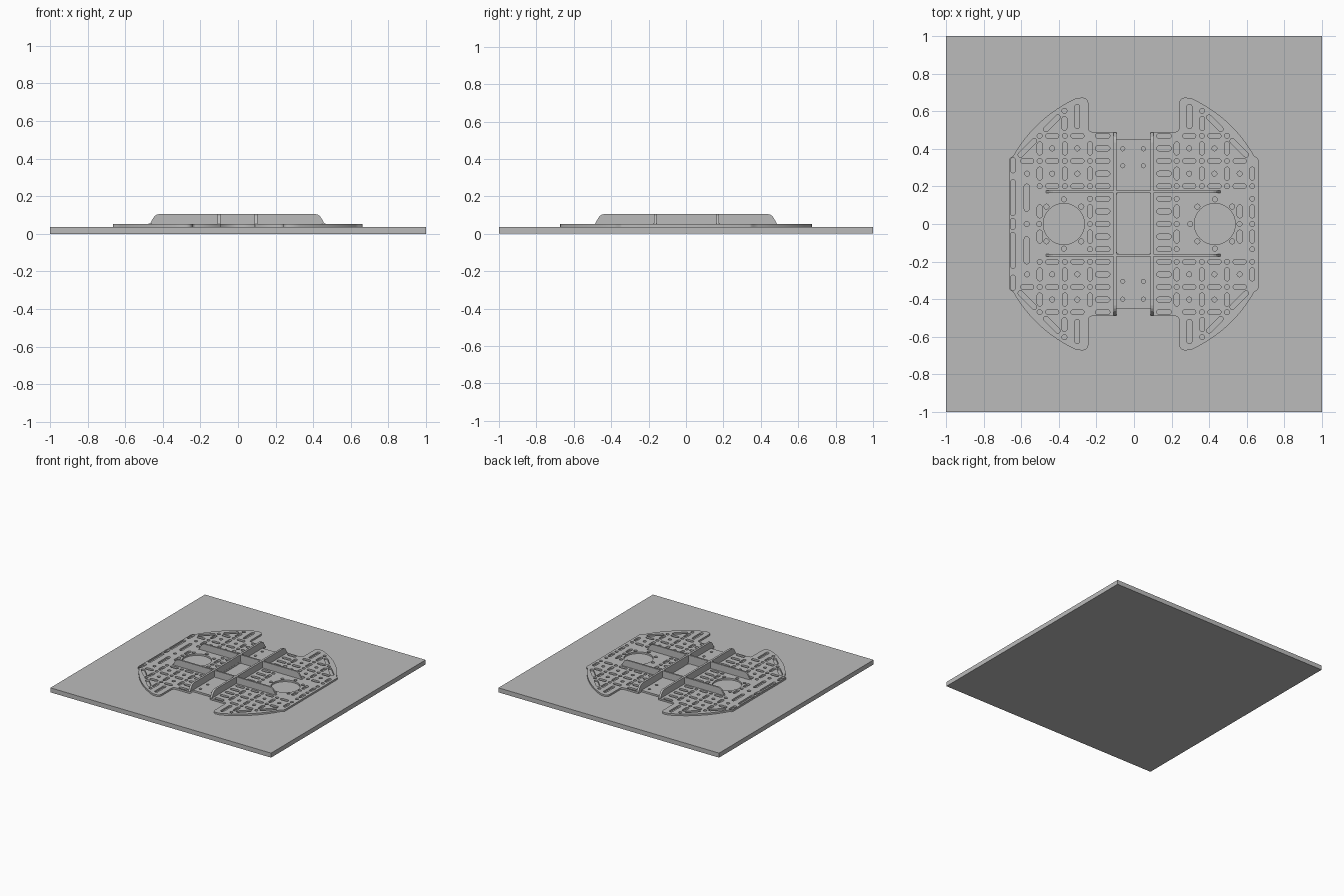
import bpy, bmesh, math
from mathutils import Vector

if "Cube" in bpy.data.objects:
    bpy.data.objects.remove(bpy.data.objects["Cube"])

BASE_TOP, DECK_TOP, RIB_TOP = 0.037, 0.051, 0.106
P = 0.067                      # hole grid pitch
R = 0.0133                     # hole radius and slot half width

grey = bpy.data.materials.new("plain grey")
grey.diffuse_color = (0.5, 0.5, 0.5, 1)
grey.use_nodes = True
grey.node_tree.nodes["Principled BSDF"].inputs["Base Color"].default_value = grey.diffuse_color


def prism(name, pts, vec):
    """Extrude a planar outline along a vector."""
    bm = bmesh.new()
    face = bm.faces.new([bm.verts.new(p) for p in pts])
    new = bmesh.ops.extrude_face_region(bm, geom=[face])["geom"]
    bmesh.ops.translate(bm, vec=vec, verts=[g for g in new if isinstance(g, bmesh.types.BMVert)])
    bmesh.ops.recalc_face_normals(bm, faces=bm.faces)
    me = bpy.data.meshes.new(name)
    bm.to_mesh(me)
    bm.free()
    me.materials.append(grey)
    ob = bpy.data.objects.new(name, me)
    bpy.context.collection.objects.link(ob)
    return ob


# base plate
prism("base_plate", [(-1, -1, 0), (1, -1, 0), (1, 1, 0), (-1, 1, 0)], (0, 0, BASE_TOP))

# holes and slots: stored as (x, y, half length of the axis, angle, radius)
holes = []


def axis(h):
    x, y, l, a, r = h
    n = max(1, math.ceil(l / 0.008))
    return [Vector((x + math.cos(a) * l * t / n, y + math.sin(a) * l * t / n)) for t in range(-n, n + 1)]


def add(side, u, y, length=0.0, angle=0.0, r=R):
    """Add a hole unless it would touch an earlier one."""
    if side < 0:
        u, angle = -u - 0.007, math.pi - angle
    h = (u, y, max(0, length / 2 - r), angle, r)
    for o in holes:
        if math.hypot(o[0] - u, o[1] - y) > 0.35:
            continue
        if any((p - q).length < r + o[4] + 0.004 for p in axis(h) for q in axis(o)):
            return
    holes.append(h)


UP = math.pi / 2
for side in (1, -1):
    big = 0.43 if side > 0 else 0.366
    add(side, big, 0, r=0.109)                              # wheel opening
    for m in (1, -1):
        add(side, 0.43, m * 0.536, 0.115, -m * UP / 2)      # diagonal rim slots
        add(side, 0.56, m * 0.405, 0.13, -m * UP / 2)
        add(side, 0.295, m * 0.572, 0.13, UP)               # prong slots
        add(side, 0.363, m * 0.535, 0.075, UP)
        add(side, 0.363, m * 0.602)
        if side < 0:                                        # long outer slots
            add(side, 0.637, m * 0.312, 0.08, UP)
            add(side, 0.637, m * 0.14, 0.19, UP)
            add(side, 0.564, m * 0.14, 0.145, UP)
            add(side, 0.495, m * P, 0.07, UP)
        else:
            add(side, 0.562, m * P, 0.07, UP)
            add(side, 0.629, m * P, 0.07, UP)
            add(side, 0.629, m * 2 * P)
        add(side, 0.227, m * P, 0.07, UP)
        add(side, 0.227, m * 2 * P)
    if side < 0:
        add(side, 0.637, 0, 0.06, UP)
        add(side, 0.564, 0)
    else:
        add(side, 0.562, 0, r=0.019)
        add(side, 0.629, 0)
    add(side, 0.227, 0)
    for i in range(8):                                      # ring round the opening
        a = i * math.pi / 4
        add(side, big + 0.131 * math.cos(a), 0.131 * math.sin(a))
    for j in range(-7, 8):
        y = j * P
        add(side, 0.16, y, 0.078)                           # inner row of slots
        if abs(j) < 3:
            continue
        for k in range(7):                                  # alternating slots and holes
            u = 0.227 + k * P
            if math.hypot(u, y) > 0.69 or (k == 0 and abs(j) == 7):
                continue
            if j % 2 and k % 2:
                if math.hypot(u + 0.03, y) < 0.71:
                    add(side, u, y, 0.07)
            elif j % 2 == 0 and k % 2 == 0:
                if math.hypot(u, abs(y) + 0.03) < 0.71:
                    add(side, u, y, 0.07, UP)
            else:
                add(side, u, y)
for x in (-0.06, 0.05):                                     # centre panel holes
    for y in (-0.4, -0.305, 0.31, 0.4):
        add(1, x, y, r=0.011)


def hole_outline(h):
    x, y, l, a, r = h
    n = 24 if r > 0.05 else 6
    pts = []
    for s in (1, -1):
        start = a - UP + (0 if s > 0 else math.pi)
        last = n + 1 if l > 0 else n
        for i in range(last):
            t = start + math.pi * i / n
            pts.append((x + s * l * math.cos(a) + r * math.cos(t),
                        y + s * l * math.sin(a) + r * math.sin(t)))
    return pts


# deck outline: one quarter, then mirrored
quarter = [(0.09, 0.45), (0.09, 0.49), (0.222, 0.49), (0.234, 0.495), (0.24, 0.507),
           (0.24, 0.645), (0.245, 0.66), (0.255, 0.669), (0.27, 0.673)]
for i in range(17):
    t = math.radians(65.5 - 36 * i / 16)
    quarter.append((0.735 * math.cos(t), 0.735 * math.sin(t)))
quarter += [(0.656, 0.352), (0.662, 0.34)]
right = quarter + [(x, -y) for x, y in reversed(quarter)]
outline = right + [(-x - 0.003, y) for x, y in reversed(right)]

# rounded centre opening
opening = []
for i, (cx, cy) in enumerate([(0.078, 0.155), (-0.08, 0.155), (-0.08, -0.147), (0.078, -0.147)]):
    for s in range(5):
        t = i * UP + s * UP / 4
        opening.append((cx + 0.012 * math.cos(t), cy + 0.012 * math.sin(t)))

# perforated deck: filled flat curve with thickness
curve = bpy.data.curves.new("deck", "CURVE")
curve.dimensions = "2D"
curve.fill_mode = "BOTH"
curve.extrude = (DECK_TOP - BASE_TOP) / 2
for pts in [outline, opening] + [hole_outline(h) for h in holes]:
    sp = curve.splines.new("POLY")
    sp.points.add(len(pts) - 1)
    for p, (x, y) in zip(sp.points, pts):
        p.co = (x, y, 0, 1)
    sp.use_cyclic_u = True
curve.materials.append(grey)
deck = bpy.data.objects.new("deck", curve)
deck.location.z = (BASE_TOP + DECK_TOP) / 2
bpy.context.collection.objects.link(deck)
bpy.context.view_layer.objects.active = deck
deck.select_set(True)
bpy.ops.object.convert(target="MESH")


# stiffening ribs with sloped, rounded ends
def rib_profile(lo, hi):
    end = [(0, BASE_TOP), (0, DECK_TOP), (0.018, 0.082), (0.026, 0.094), (0.038, 0.102), (0.055, RIB_TOP)]
    return [(lo + d, z) for d, z in end] + [(hi - d, z) for d, z in reversed(end)]


for name, x in (("left", -0.11), ("right", 0.088)):
    prism(name + "_long_rib", [(x, s, z) for s, z in rib_profile(-0.488, 0.488)], (0.017, 0, 0))
for name, y in (("front", -0.172), ("back", 0.164)):
    prism(name + "_cross_rib", [(s, y, z) for s, z in rib_profile(-0.47, 0.462)], (0, 0.013, 0))
    for side, x in (("left", -0.467), ("right", 0.455)):    # round rib feet
        ring = [(x + 0.01 * math.cos(i * math.pi / 6), y + 0.0065 + 0.01 * math.sin(i * math.pi / 6), BASE_TOP)
                for i in range(12)]
        prism(f"{name}_{side}_rib_foot", ring, (0, 0, DECK_TOP - BASE_TOP + 0.003))
